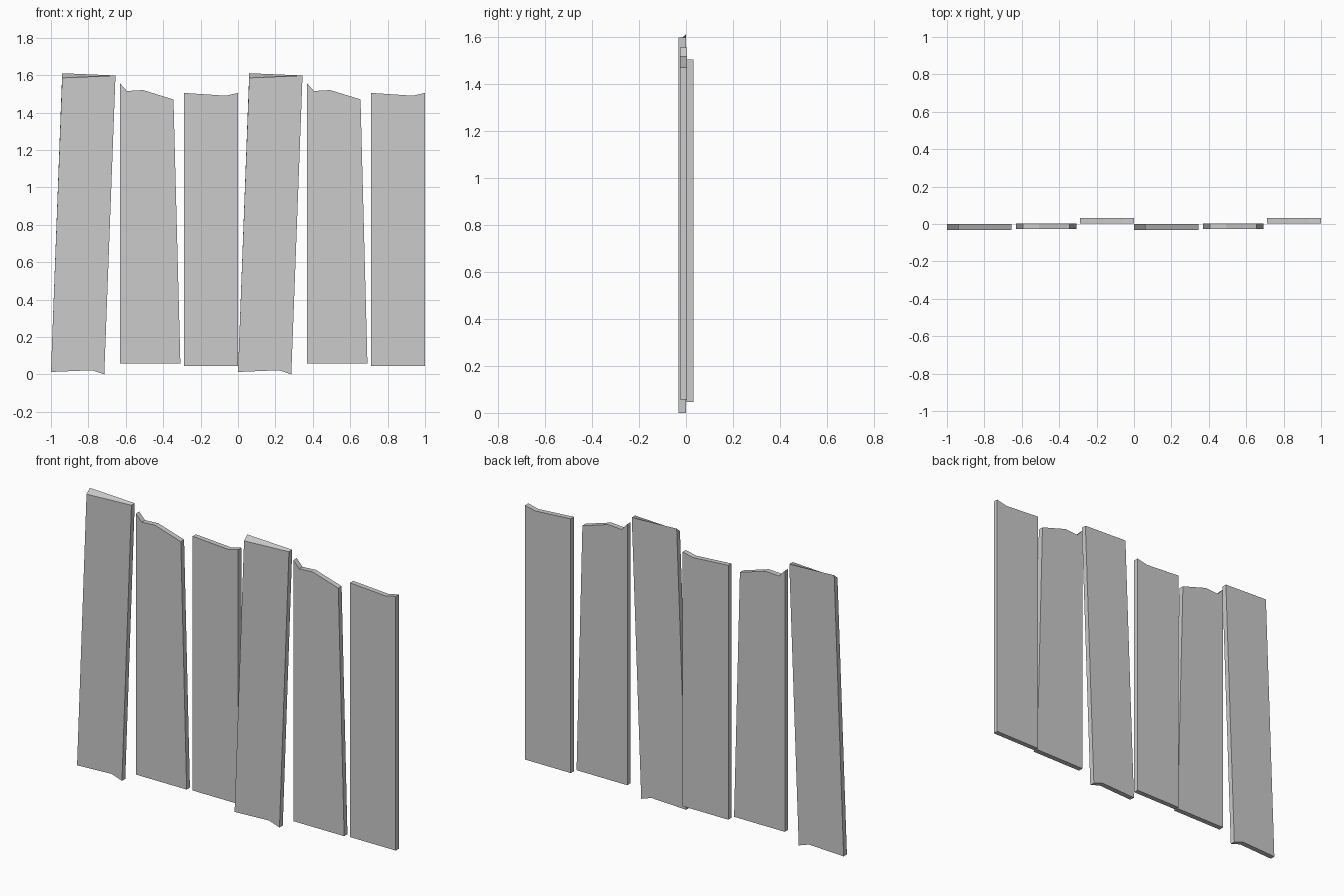
import bpy, bmesh

if "Cube" in bpy.data.objects:
    bpy.data.objects.remove(bpy.data.objects["Cube"])

# Front outlines (x, z) of the three boards, anticlockwise from bottom left
LEANING = [(-1.0, 0.013), (-0.78, 0.022), (-0.715, 0.0), (-0.655, 1.598), (-0.94, 1.585)]
TAPERED = [(-0.63, 0.057), (-0.308, 0.057), (-0.345, 1.47), (-0.508, 1.52),
           (-0.594, 1.515), (-0.63, 1.555)]
STRAIGHT = [(-0.29, 0.046), (0.0, 0.046), (0.0, 1.505), (-0.065, 1.49), (-0.29, 1.505)]


def board(name, outline, y_front, y_back, dx, back_raise=None):
    """Extrude an outline into a plank; back_raise lifts chosen back corners."""
    back_raise = back_raise or {}
    bm = bmesh.new()
    front = [bm.verts.new((x + dx, y_front, z)) for x, z in outline]
    back = [bm.verts.new((x + dx, y_back, z + back_raise.get(i, 0)))
            for i, (x, z) in enumerate(outline)]
    bm.faces.new(front)
    bm.faces.new(back[::-1])
    n = len(outline)
    for i in range(n):
        j = (i + 1) % n
        bm.faces.new((front[j], front[i], back[i], back[j]))
    bmesh.ops.recalc_face_normals(bm, faces=bm.faces)
    mesh = bpy.data.meshes.new(name)
    bm.to_mesh(mesh)
    bm.free()
    obj = bpy.data.objects.new(name, mesh)
    bpy.context.collection.objects.link(obj)


# The three-board pattern repeats twice along the fence
for side, dx in (("left", 0.0), ("right", 1.0)):
    board(f"leaning_board_{side}", LEANING, -0.031, -0.001, dx, {4: 0.025})
    board(f"tapered_board_{side}", TAPERED, -0.026, 0.004, dx)
    board(f"straight_board_{side}", STRAIGHT, 0.002, 0.031, dx)
